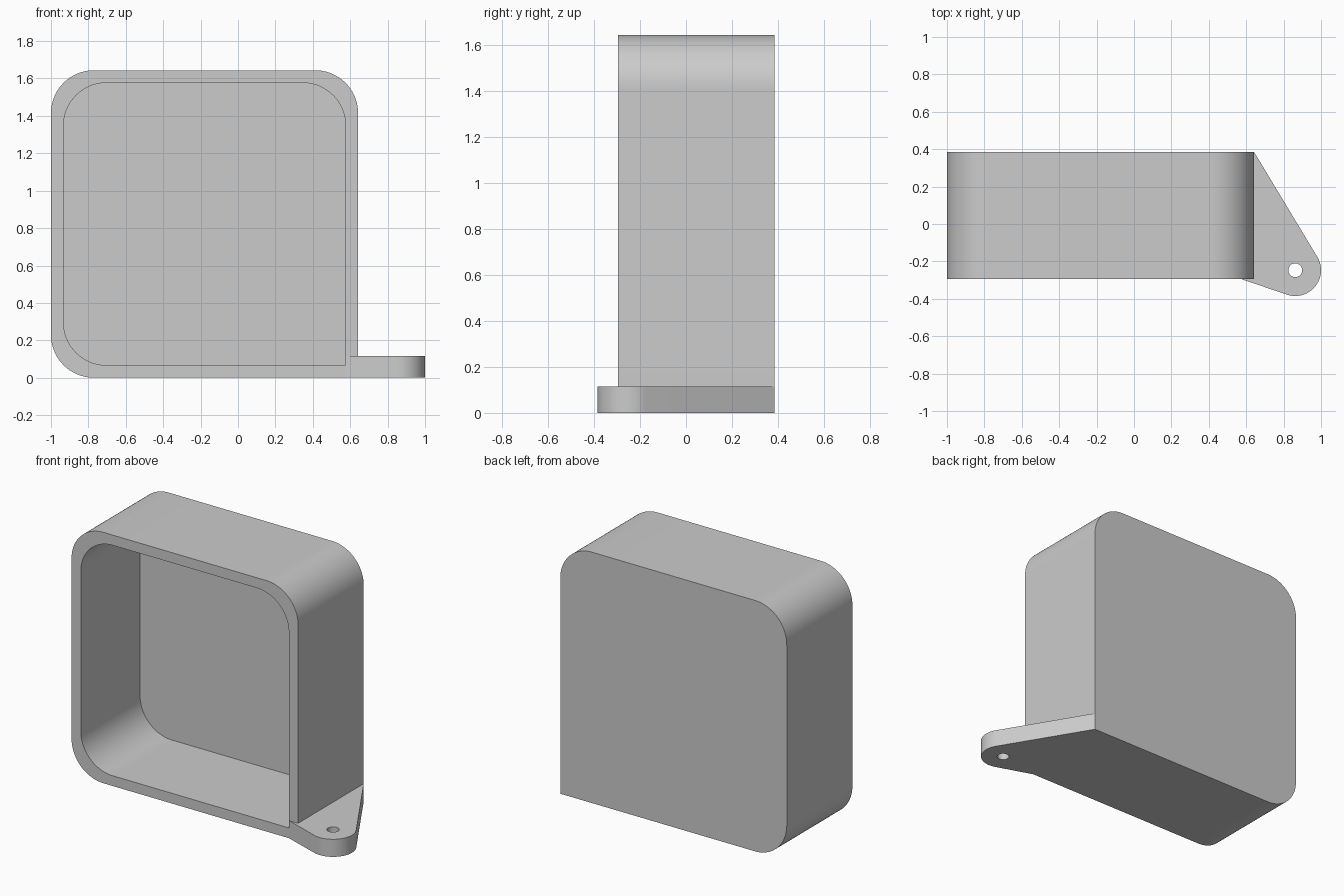
import bpy, bmesh
from math import sin, cos, pi, radians, atan2, acos, hypot
from mathutils import Vector

if "Cube" in bpy.data.objects:
    bpy.data.objects.remove(bpy.data.objects["Cube"])

# Single grey material
grey = bpy.data.materials.new("light_grey")
grey.use_nodes = True
colour = (0.6, 0.6, 0.6, 1)
grey.diffuse_color = colour
grey.node_tree.nodes["Principled BSDF"].inputs["Base Color"].default_value = colour

LEFT, RIGHT, TOP = -1.0, 0.642, 1.644
FRONT, BACK, WALL = -0.295, 0.385, 0.067
RADIUS, STEPS = 0.23, 24


def finish(bm, name):
    bmesh.ops.recalc_face_normals(bm, faces=bm.faces)
    mesh = bpy.data.meshes.new(name)
    bm.to_mesh(mesh)
    bm.free()
    mesh.materials.append(grey)
    obj = bpy.data.objects.new(name, mesh)
    bpy.context.collection.objects.link(obj)
    bpy.ops.object.select_all(action='DESELECT')
    obj.select_set(True)
    bpy.context.view_layer.objects.active = obj
    bpy.ops.object.shade_smooth_by_angle(angle=radians(30))
    return obj


def arc(cx, cy, r, start, end, steps=STEPS):
    angles = [start + (end - start) * i / steps for i in range(steps + 1)]
    return [(cx + r * cos(a), cy + r * sin(a)) for a in angles]


def outline(inset):
    """Square profile with three round corners and a sharp lower right one."""
    x0, x1, z0, z1 = LEFT + inset, RIGHT - inset, inset, TOP - inset
    r = RADIUS
    return ([(x1, z0)]
            + arc(x1 - r, z1 - r, r, 0, pi / 2)
            + arc(x0 + r, z1 - r, r, pi / 2, pi)
            + arc(x0 + r, z0 + r, r, pi, 1.5 * pi))


# Open-fronted case: back, outer wall, front rim, inner wall, floor
bm = bmesh.new()
loops = [[bm.verts.new((x, y, z)) for x, z in outline(inset)]
         for inset, y in ((0, BACK), (0, FRONT), (WALL, FRONT), (WALL, BACK - WALL))]
for a, b in zip(loops, loops[1:]):
    for i in range(len(a)):
        j = (i + 1) % len(a)
        bm.faces.new((a[i], a[j], b[j], b[i]))
bm.faces.new(loops[0])
bm.faces.new(loops[-1])
finish(bm, "case")

# Mounting ear: rounded tip tangent to both straight sides, with a screw hole
CX, CY, R, HOLE, THICK = 0.862, -0.247, 0.138, 0.037, 0.115


def tangent_angle(px, py, side):
    return atan2(py - CY, px - CX) + side * acos(R / hypot(px - CX, py - CY))


near, far = (RIGHT - WALL, FRONT), (RIGHT, BACK)
start = tangent_angle(*near, 1) % (2 * pi)
end = tangent_angle(*far, -1) % (2 * pi)
if end < start:
    end += 2 * pi
rim = [(RIGHT, FRONT), near] + arc(CX, CY, R, start, end) + [far]
hole = arc(CX, CY, HOLE, 0, 2 * pi, 32)[:-1]

bm = bmesh.new()
for points in (rim, hole):
    verts = [bm.verts.new((x, y, 0)) for x, y in points]
    for i, v in enumerate(verts):
        bm.edges.new((v, verts[(i + 1) % len(verts)]))
bmesh.ops.triangle_fill(bm, edges=bm.edges[:], use_beauty=True, normal=Vector((0, 0, 1)))
base = bm.faces[:]
extruded = bmesh.ops.extrude_face_region(bm, geom=base, use_keep_orig=True)
bmesh.ops.translate(bm, vec=(0, 0, THICK),
                    verts=[g for g in extruded["geom"] if isinstance(g, bmesh.types.BMVert)])
finish(bm, "mounting_ear")
